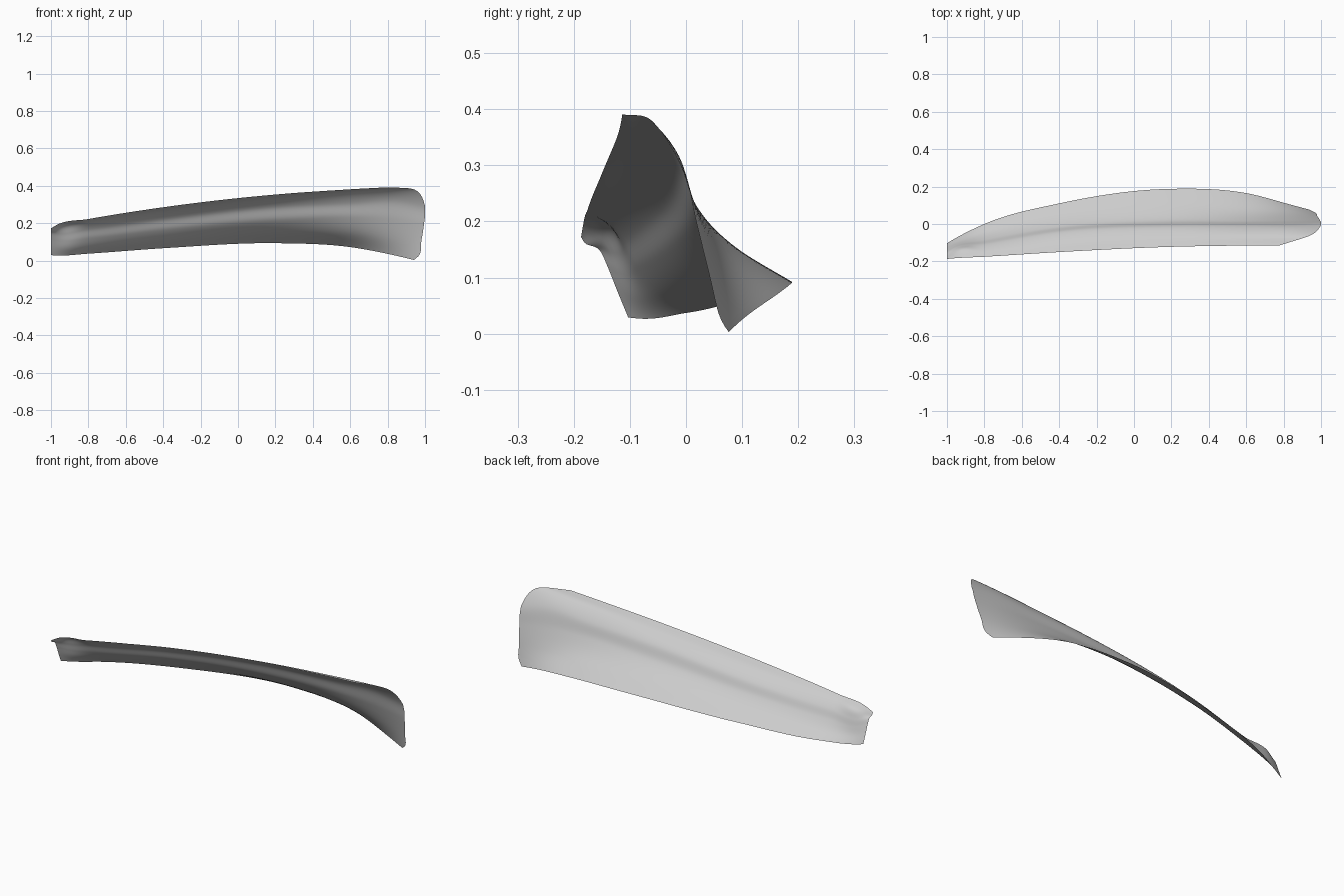
import bpy

if "Cube" in bpy.data.objects:
    bpy.data.objects.remove(bpy.data.objects["Cube"])

# Cross-sections: x station, then (y, z) from upper front edge to lower back edge
SECTIONS = [
    (-1.0, [(-.187, .172), (-.178, .160), (-.155, .150), (-.140, .120), (-.122, .075), (-.103, .029)]),
    (-.97, [(-.184, .190), (-.155, .172), (-.135, .145), (-.122, .110), (-.107, .070), (-.085, .027)]),
    (-.80, [(-.175, .222), (-.140, .200), (-.108, .165), (-.085, .120), (-.050, .075), (0.0, .037)]),
    (-.40, [(-.150, .285), (-.095, .262), (-.045, .220), (-.015, .165), (.035, .115), (.110, .066)]),
    (.20, [(-.122, .353), (-.065, .328), (-.015, .285), (.020, .215), (.090, .152), (.188, .093)]),
    (.60, [(-.115, .381), (-.060, .360), (-.012, .305), (.017, .230), (.072, .148), (.165, .072)]),
    (.85, [(-.113, .395), (-.060, .376), (-.012, .315), (.018, .220), (.055, .120), (.100, .025)]),
    (1.0, [(-.110, .405), (-.060, .380), (-.005, .290), (.018, .200), (.040, .100), (.060, -.012)]),
]
# Outline of the rounded right end: position across the section, x limit
END_V = [0, .2, .4, .6, .8, .95, 1]
END_X = [.78, .945, 1.0, .995, .98, .965, .94]
V = [0, .2, .4, .6, .8, 1]


def smooth(xs, ys, x):
    """Cubic interpolation through uneven points."""
    n = len(xs)
    i = max(k for k in range(n - 1) if xs[k] <= x or k == 0)

    def slope(k):
        d = [(ys[j + 1] - ys[j]) / (xs[j + 1] - xs[j]) for j in (k - 1, k) if 0 <= j < n - 1]
        if len(d) == 1:
            return d[0]
        a, b = xs[k] - xs[k - 1], xs[k + 1] - xs[k]
        return (d[0] * b + d[1] * a) / (a + b)

    h = xs[i + 1] - xs[i]
    t = (x - xs[i]) / h
    return ((2*t**3 - 3*t**2 + 1) * ys[i] + (t**3 - 2*t**2 + t) * h * slope(i)
            + (3*t**2 - 2*t**3) * ys[i + 1] + (t**3 - t**2) * h * slope(i + 1))


# Curved panel: a grid swept through the sections
NU, NV = 120, 40
stations = [s[0] for s in SECTIONS]
verts, faces = [], []
for j in range(NV + 1):
    v = j / NV
    row = [[smooth(V, [p[c] for p in pts], v) for _, pts in SECTIONS] for c in (0, 1)]
    x_end = min(1.0, smooth(END_V, END_X, v))
    for i in range(NU + 1):
        x = -1 + (x_end + 1) * i / NU
        verts.append((x, smooth(stations, row[0], x), max(0, smooth(stations, row[1], x))))
for j in range(NV):
    for i in range(NU):
        a = j * (NU + 1) + i
        faces.append((a, a + 1, a + NU + 2, a + NU + 1))

mesh = bpy.data.meshes.new("curved_panel")
mesh.from_pydata(verts, [], faces)
mesh.update()
panel = bpy.data.objects.new("curved_panel", mesh)
bpy.context.collection.objects.link(panel)
mat = bpy.data.materials.new("light_grey")
mat.diffuse_color = (.6, .6, .6, 1)
mat.use_nodes = True
mat.node_tree.nodes["Principled BSDF"].inputs["Base Color"].default_value = mat.diffuse_color
mesh.materials.append(mat)
for p in mesh.polygons:
    p.use_smooth = True
